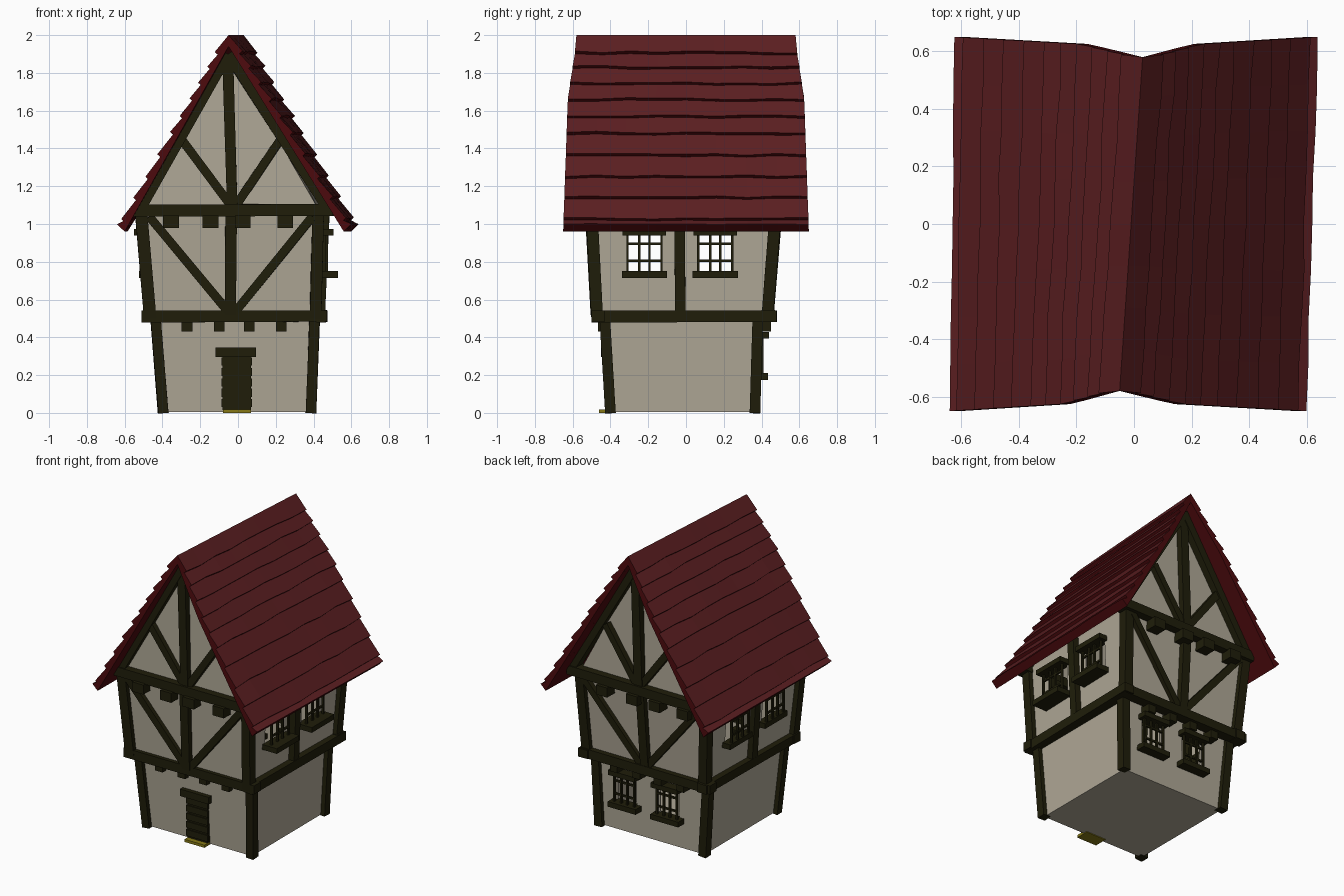
import bpy, bmesh, random
from mathutils import Vector, Matrix

random.seed(4)
if "Cube" in bpy.data.objects:
    bpy.data.objects.remove(bpy.data.objects["Cube"])


def material(name, rgb):
    m = bpy.data.materials.new(name)
    m.use_nodes = True
    m.diffuse_color = (*rgb, 1)
    m.node_tree.nodes["Principled BSDF"].inputs["Base Color"].default_value = (*rgb, 1)
    return m


PLASTER = material("plaster", (0.43, 0.39, 0.305))
WOOD = material("dark_wood", (0.014, 0.0125, 0.003))
TILE = material("roof_tile", (0.104, 0.013, 0.015))
TILE_EDGE = material("roof_tile_edge", (0.07, 0.003, 0.004))
GOLD = material("doorstep_gold", (0.24, 0.19, 0.008))


def finish(name, bm, *mats):
    bmesh.ops.recalc_face_normals(bm, faces=bm.faces)
    mesh = bpy.data.meshes.new(name)
    bm.to_mesh(mesh)
    bm.free()
    for m in mats:
        mesh.materials.append(m)
    ob = bpy.data.objects.new(name, mesh)
    bpy.context.collection.objects.link(ob)
    return ob


def box(name, lo, hi, mat=WOOD):
    lo, hi = Vector(lo), Vector(hi)
    bm = bmesh.new()
    bmesh.ops.create_cube(bm, size=1)
    for v in bm.verts:
        v.co = (lo + hi) / 2 + v.co * (hi - lo)
    return finish(name, bm, mat)


def beam(name, a, b, width, depth, normal=(0, 1, 0)):
    """Square timber from a to b; depth runs along the normal."""
    a, b = Vector(a), Vector(b)
    along = (b - a).normalized()
    side = along.cross(Vector(normal)).normalized()
    out = side.cross(along)
    rot = Matrix((side * width, out * depth, b - a)).transposed()
    bm = bmesh.new()
    bmesh.ops.create_cube(bm, size=1)
    for v in bm.verts:
        wobble = random.uniform(0.92, 1.08)
        v.co = (a + b) / 2 + rot @ Vector((v.co.x * wobble, v.co.y, v.co.z))
    return finish(name, bm, WOOD)


def ring(x0, x1, y0, y1, z, shift=0.0):
    """Four corners, with the back pair shifted sideways."""
    return [Vector(c) for c in ((x0, y0, z), (x1, y0, z), (x1 + shift, y1, z), (x0 + shift, y1, z))]


# Plaster shell: leaning ground floor, jettied upper floor and gables
rings = [ring(-0.395, 0.385, -0.40, 0.365, 0.005),
         ring(-0.435, 0.405, -0.43, 0.38, 0.5),
         ring(-0.465, 0.41, -0.47, 0.43, 0.5, 0.02),
         ring(-0.515, 0.425, -0.50, 0.475, 1.08, 0.03)]
bm = bmesh.new()
vr = [[bm.verts.new(c) for c in r] for r in rings]
bm.faces.new(vr[0])
for low, high in zip(vr, vr[1:]):
    for i in range(4):
        j = (i + 1) % 4
        bm.faces.new((low[i], low[j], high[j], high[i]))
fl, fr, br, bl = vr[3]
front_apex = bm.verts.new((-0.05, -0.49, 1.9))
back_apex = bm.verts.new((0.025, 0.47, 1.9))
for f in ((fl, fr, front_apex), (br, bl, back_apex),
          (fr, br, back_apex, front_apex), (bl, fl, front_apex, back_apex)):
    bm.faces.new(f)
walls = finish("plaster_walls", bm, PLASTER)
walls.modifiers.new("thickness", "SOLIDIFY").thickness = 0.012

# Window openings
SIDE_Y = (-0.22, 0.155)
BACK_X = (-0.14, 0.18)
cutters = [box("window_cutter", (-1, y - 0.093, 0.745), (1, y + 0.093, 0.95)) for y in SIDE_Y]
cutters += [box("window_cutter", (x - 0.07, 0.25, 0.205), (x + 0.07, 0.6, 0.40)) for x in BACK_X]
for c in cutters:
    c.hide_render = True
    m = walls.modifiers.new("opening", "BOOLEAN")
    m.object = c
    m.solver = "EXACT"
cut = bpy.data.meshes.new_from_object(walls.evaluated_get(bpy.context.evaluated_depsgraph_get()))
walls.modifiers.clear()
walls.data = cut
for c in cutters:
    bpy.data.objects.remove(c)

# Corner posts
for low, high, tag, w in ((0, 1, "lower", 0.056), (2, 3, "upper", 0.062)):
    for a, b, corner in zip(rings[low], rings[high],
                            ("front_right", "front_left", "back_left", "back_right")):
        foot = Vector((0, 0, -0.005 if low == 0 else 0))
        beam(f"{tag}_post_{corner}", a + foot, b, w, w)

# Belt beams between floors
for s, y in ((-1, -0.465), (1, 0.435)):
    end = "front" if s < 0 else "back"
    beam(f"belt_beam_{end}", (-0.51, y, 0.51), (0.47, y, 0.512), 0.06, 0.07)
for tag, x in (("right", -0.465), ("left", 0.43)):
    beam(f"belt_beam_{tag}", (x - 0.005, -0.50, 0.51), (x + 0.01, 0.48, 0.512), 0.06, 0.07, (1, 0, 0))
    top = x + (0.025 if x > 0 else -0.035)
    beam(f"side_post_{tag}", (x, -0.03, 0.5), (top, -0.035, 1.08), 0.058, 0.06, (1, 0, 0))

# Timber framing on both gable ends
for s, dx, tag in ((-1, 0, "front"), (1, 0.03, "back")):
    yl, yh, yt = (-0.475, -0.505, -0.505) if s < 0 else (0.435, 0.48, 0.485)
    cx = -0.04 + dx
    ax = -0.053 if s < 0 else 0.027

    def timber(part, x0, z0, x1, z1, y0, y1, w=0.056, d=0.06):
        beam(f"{part}_{tag}", (x0, y0, z0), (x1, y1, z1), w, d)

    timber("tie_beam", -0.55 + dx, 1.07, 0.50 + dx, 1.075, yt, yt, 0.062, 0.085)
    timber("centre_post", cx, 0.52, cx + 0.005, 1.06, yl, yh, 0.06)
    timber("king_post", cx + 0.01, 1.08, ax, 1.88, yt, yt, 0.058)
    timber("brace_right", cx - 0.015, 0.54, -0.47 + dx, 1.04, yl, yh, 0.045, 0.05)
    timber("brace_left", cx + 0.03, 0.54, 0.395 + dx, 1.04, yl, yh, 0.045, 0.05)
    timber("gable_brace_right", cx, 1.10, -0.30 + dx, 1.45, yt, yt, 0.045, 0.05)
    timber("gable_brace_left", cx + 0.03, 1.10, 0.225 + dx, 1.45, yt, yt, 0.045, 0.05)
    timber("rafter_right", -0.53 + dx, 1.06, ax, 1.90, yt, yt, 0.055, 0.07)
    timber("rafter_left", 0.49 + dx, 1.06, ax, 1.90, yt, yt, 0.055, 0.07)
    for x in (-0.355, -0.145, 0.025, 0.25):
        box(f"upper_corbel_{tag}", (x - 0.042, yt - 0.065, 0.98), (x + 0.042, yt + 0.065, 1.045))
    for x in (-0.27, -0.10, 0.06, 0.23):
        y = -0.42 if s < 0 else 0.405
        box(f"lower_corbel_{tag}", (x - 0.028, y - 0.045, 0.43), (x + 0.028, y + 0.045, 0.49))


# Windows: sill, lintel and a lattice standing proud of the wall
def window(name, along, origin, out, half, z0, z1, sill):
    """along is 'x' or 'y'; out is the outward sign; origin is (wall, centre)."""
    wall, centre = origin

    def part(label, u0, u1, d0, d1, lo, hi):
        d = sorted((wall + out * d0, wall + out * d1))
        a, b = (d[0], centre + u0, lo), (d[1], centre + u1, hi)
        if along == "x":
            a, b = (a[1], a[0], lo), (b[1], b[0], hi)
        box(f"{name}_{label}", a, b)

    part("sill", -half - 0.03, half + 0.03, -0.02, sill, z0 - 0.03, z0 + 0.005)
    part("lintel", -half - 0.025, half + 0.025, -0.02, 0.065, z1 - 0.005, z1 + 0.028)
    for u in (-half, -half * 0.3, half * 0.3, half):
        part("bar", u - 0.006, u + 0.006, 0.022, 0.036, z0, z1)
    for t in (0.3, 0.75):
        z = z0 + (z1 - z0) * t
        part("crossbar", -half, half, 0.022, 0.034, z - 0.006, z + 0.006)


for y in SIDE_Y:
    window("left_window", "y", (0.44, y), 1, 0.09, 0.745, 0.945, 0.09)
    window("right_window", "y", (-0.485, y), -1, 0.09, 0.745, 0.945, 0.04)
for x in BACK_X:
    window("back_window", "x", (0.374, x), 1, 0.075, 0.205, 0.40, 0.06)

# Door with planks, lintel and doorstep
box("door", (-0.083, -0.425, 0.015), (0.07, -0.38, 0.30))
for i in range(5):
    z = 0.03 + i * 0.055
    box("door_plank", (-0.088, -0.432, z), (0.075, -0.42, z + 0.043))
box("door_lintel", (-0.12, -0.45, 0.297), (0.095, -0.39, 0.345))
box("doorstep", (-0.08, -0.46, 0), (0.07, -0.37, 0.018), GOLD)

# Roof: overlapping tile courses on a skewed ridge, closed at the top
HEIGHTS = (1.94, 1.887, 1.812, 1.727, 1.642, 1.552, 1.462, 1.347, 1.232, 1.122, 1.007, 0.96)
TOP, EAVE = HEIGHTS[0], HEIGHTS[-1]
SEGMENTS = 8


def roof_point(side, t, k, lift):
    """t runs ridge to eave, k runs front to back, lift is off the slope."""
    half = 0.58 + 0.035 * min(1, t / 0.3) + 0.035 * t
    ridge = -0.05 + 0.08 * k
    eave = -0.60 + 0.015 * k if side < 0 else 0.56 + 0.04 * k
    n = Vector((side * (TOP - EAVE), 0, abs(eave - ridge))).normalized()
    return Vector((ridge + (eave - ridge) * t, half * (2 * k - 1), TOP + (EAVE - TOP) * t)) + n * lift


for side, tag in ((-1, "right"), (1, "left")):
    bm = bmesh.new()
    for z0, z1 in zip(HEIGHTS, HEIGHTS[1:]):
        t0, t1 = ((TOP - z) / (TOP - EAVE) for z in (z0, z1))
        last = z1 == EAVE
        loops = []
        for i in range(SEGMENTS + 1):
            k = i / SEGMENTS
            tj = t1 + (0 if last else random.uniform(-0.004, 0.006))
            lift = (0.054 if last else 0.047) + random.uniform(-0.003, 0.003)
            top = roof_point(side, t0, k, 0.028)
            if z0 == TOP:
                top = roof_point(side, 0, k, 0) + Vector((0, 0, 2.0 - TOP))
            outer, inner = (tj - 0.012, tj) if last else (tj, tj + 0.009)
            loops.append([bm.verts.new(p) for p in (
                roof_point(side, t0, k, 0), top,
                roof_point(side, outer, k, lift), roof_point(side, inner, k, 0))])
        for a, b in zip(loops, loops[1:]):
            for i in range(4):
                j = (i + 1) % 4
                bm.faces.new((a[i], a[j], b[j], b[i]))
        bm.faces.new(loops[0])
        bm.faces.new(loops[-1])
    bmesh.ops.recalc_face_normals(bm, faces=bm.faces)
    outward = Vector((side * 0.87, 0, 0.49))
    for f in bm.faces:
        f.material_index = 0 if f.normal.dot(outward) > 0.8 else 1
    finish(f"roof_{tag}", bm, TILE, TILE_EDGE)
